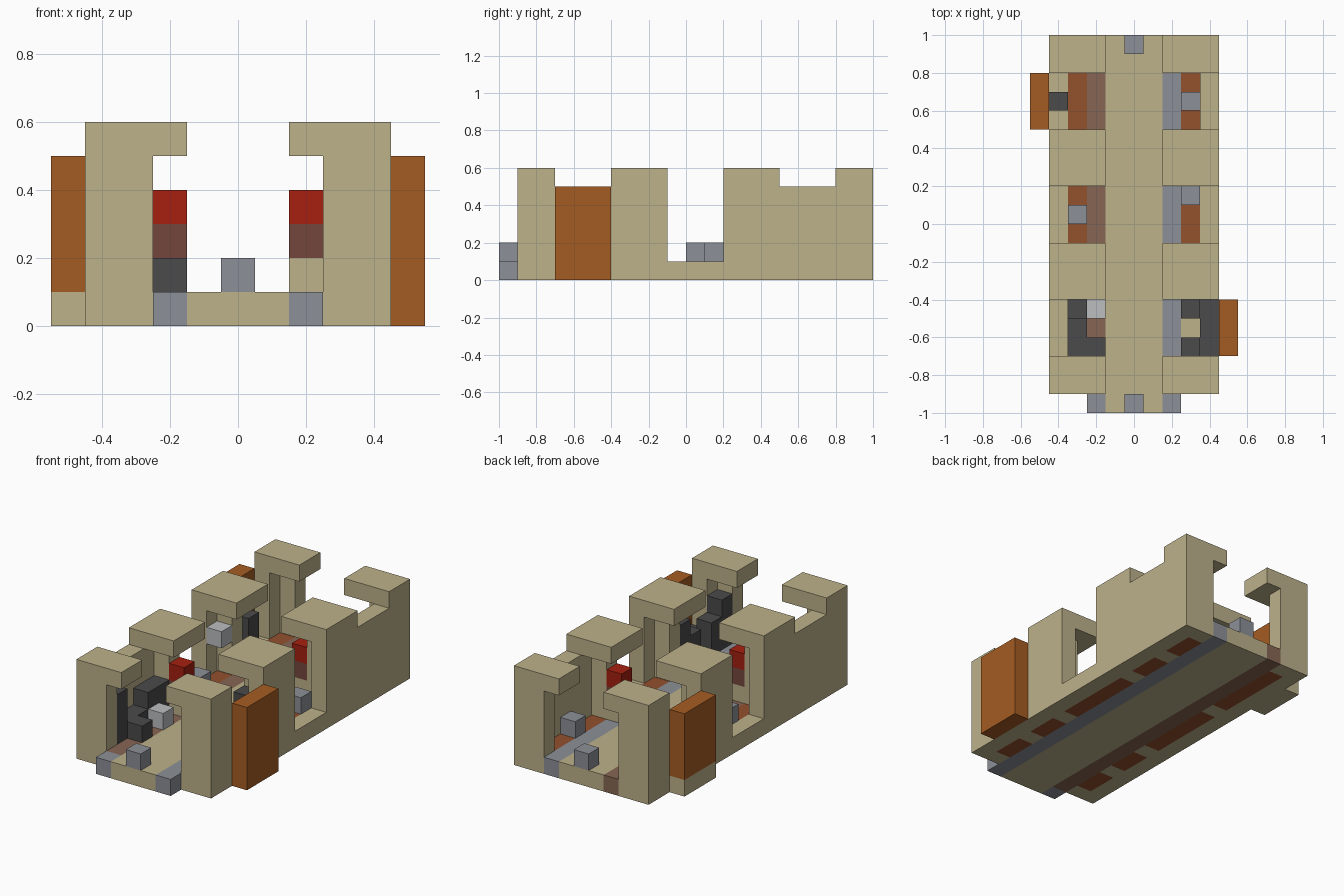
import bpy
import bmesh

cube = bpy.data.objects.get("Cube")
if cube:
    bpy.data.objects.remove(cube, do_unlink=True)


def material(name, *rgb):
    m = bpy.data.materials.new(name)
    m.use_nodes = True
    m.diffuse_color = (*rgb, 1)
    m.node_tree.nodes["Principled BSDF"].inputs["Base Color"].default_value = (*rgb, 1)
    return m


BEIGE = material("beige", .51, .445, .258)
ORANGE = material("orange", .376, .107, .016)
STEEL = material("steel grey", .262, .279, .31)
PALE = material("pale grey", .5, .51, .53)
DARK = material("dark grey", .069, .069, .069)
BROWN = material("dull brown", .242, .133, .087)
RUST = material("rust brown", .292, .082, .027)
RED = material("red", .381, .014, .005)
MAROON = material("maroon", .171, .061, .045)


def box(name, mat, x, y, z):
    """Axis-aligned box from three (low, high) ranges."""
    bm = bmesh.new()
    bmesh.ops.create_cube(bm, size=1)
    for v in bm.verts:
        v.co = [r[0] if c < 0 else r[1] for c, r in zip(v.co, (x, y, z))]
    mesh = bpy.data.meshes.new(name)
    bm.to_mesh(mesh)
    bm.free()
    mesh.materials.append(mat)
    ob = bpy.data.objects.new(name, mesh)
    bpy.context.collection.objects.link(ob)
    return ob


def block(name, mat, x, y, z0=.1, z1=.2):
    """Small square block centred on x, y."""
    return box(name, mat, (x - .05, x + .05), (y - .05, y + .05), (z0, z1))


def side(s, a, b):
    return tuple(sorted((s * a, s * b)))


# Floor with its coloured lanes
box("floor_centre", BEIGE, (-.15, .15), (-1, 1), (0, .1))
box("left_lane", STEEL, (.15, .25), (-1, 1), (0, .1))
box("right_lane", BROWN, (-.25, -.15), (-.9, 1), (0, .1))
block("right_lane_end", STEEL, -.2, -.95, 0, .1)

ROOFS = ((-.9, -.7), (-.4, -.1), (.2, .5), (.8, 1))
for s, label in ((1, "left"), (-1, "right")):
    # Sill, roof slabs, wall panels and inner pillars
    box(label + "_sill", BEIGE, side(s, .35, .45), (-.9, 1), (0, .1))
    for y in ROOFS:
        box(label + "_roof", BEIGE, side(s, .15, .45), y, (.5, .6))
        box(label + "_wall", BEIGE, side(s, .35, .45), y, (.1, .5))
    for i in range(4):
        y = -.9 + .6 * i
        box(label + "_pillar", BEIGE, side(s, .25, .35), (y, y + .1), (0, .5))
    # Closed wall diagonally opposite the door
    bay = (.5, .8) if s > 0 else (-.7, -.4)
    box(label + "_low_wall", BEIGE, side(s, .35, .45), bay, (.1, .5))
    # Floor inlays between the pillars
    for i in range(3):
        y = -.8 + .6 * i
        if i == 0 or (s > 0 and i == 2):
            box(label + "_inlay", RUST, side(s, .25, .35), (y, y + .2), (0, .1))
            box(label + "_inlay_gap", BEIGE, side(s, .25, .35), (y + .2, y + .3), (0, .1))
            box(label + "_inlay", RUST, side(s, .25, .35), (y + .3, y + .5), (0, .1))
        else:
            box(label + "_inlay", RUST, side(s, .25, .35), (y, y + .5), (0, .1))

# Doors
box("left_door", ORANGE, (.45, .55), (-.7, -.4), (0, .5))
box("right_door", ORANGE, (-.55, -.45), (.5, .8), (.1, .5))
box("right_door_step", BEIGE, (-.55, -.45), (.5, .8), (0, .1))

# Dark machinery around the front bay
for y, top in ((-.75, .4), (-.65, .2), (-.55, .2), (-.45, .3), (-.35, .3)):
    block("right_machine", DARK, -.3, y, .1, top)
block("right_machine_foot", DARK, -.2, -.65)
for y, top in ((-.75, .4), (-.65, .3), (-.45, .3), (-.35, .4)):
    block("left_machine", DARK, .3, y, .1, top)
box("left_machine_shelf", DARK, (.35, .45), (-.7, -.4), (.1, .2))
block("right_door_latch", DARK, -.4, .65, .1, .3)

# Grey blocks on the floor and a raised one by a pillar
for x, y in ((0, -.95), (0, .95), (.3, .65), (.3, .15), (-.3, .05)):
    block("grey_block", STEEL, x, y)
block("pale_block", PALE, -.2, -.45)
block("wall_block", PALE, -.3, .25, .3, .4)

# Signal posts in front of the pillars
for x, y in ((.2, .35), (-.2, -.25)):
    block("post_base", BEIGE, x, y, .1, .2)
    block("post_middle", MAROON, x, y, .2, .3)
    block("post_top", RED, x, y, .3, .4)
